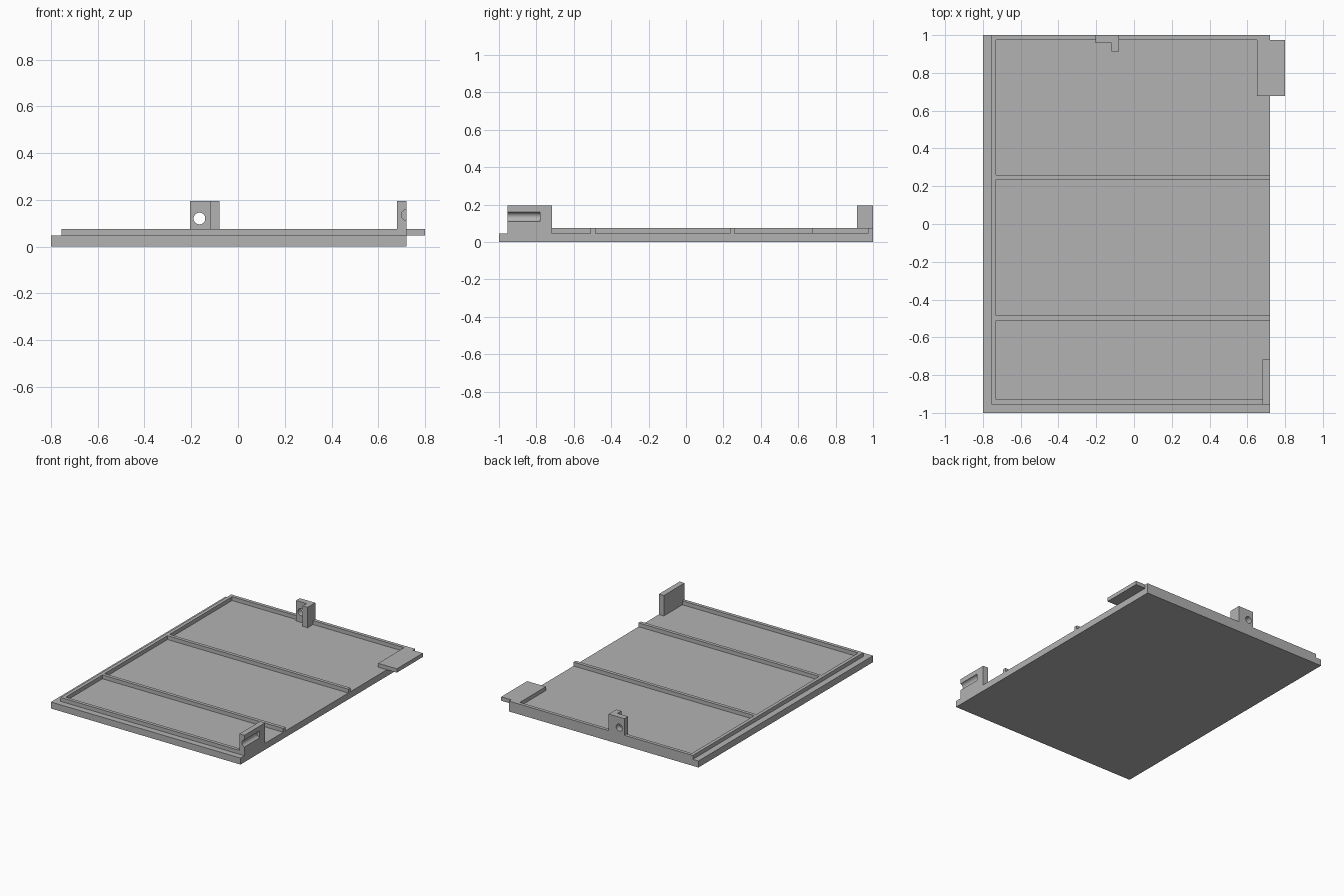
import bpy
import bmesh
from math import pi
from mathutils import Matrix

cube = bpy.data.objects.get("Cube")
if cube:
    bpy.data.objects.remove(cube, do_unlink=True)

grey = bpy.data.materials.new("plain grey")
grey.use_nodes = True
COLOUR = (0.448, 0.448, 0.448, 1)
grey.diffuse_color = COLOUR
grey.node_tree.nodes["Principled BSDF"].inputs["Base Color"].default_value = COLOUR


def finish(name, bm):
    bmesh.ops.recalc_face_normals(bm, faces=bm.faces)
    mesh = bpy.data.meshes.new(name)
    bm.to_mesh(mesh)
    bm.free()
    mesh.materials.append(grey)
    obj = bpy.data.objects.new(name, mesh)
    bpy.context.collection.objects.link(obj)
    return obj


def slab(name, outline, z0, z1):
    """Extrude a flat outline from z0 up to z1."""
    bm = bmesh.new()
    face = bm.faces.new([bm.verts.new((x, y, z0)) for x, y in outline])
    top = bmesh.ops.extrude_face_region(bm, geom=[face])["geom"]
    verts = [v for v in top if isinstance(v, bmesh.types.BMVert)]
    bmesh.ops.translate(bm, verts=verts, vec=(0, 0, z1 - z0))
    return finish(name, bm)


def rect(x0, x1, y0, y1):
    return [(x0, y0), (x1, y0), (x1, y1), (x0, y1)]


def drill(obj, x, z, radius, y0, y1):
    """Cut a round bore running along y."""
    bm = bmesh.new()
    bmesh.ops.create_cone(
        bm, cap_ends=True, segments=32, radius1=radius, radius2=radius, depth=y1 - y0,
        matrix=Matrix.Translation((x, (y0 + y1) / 2, z)) @ Matrix.Rotation(pi / 2, 4, "X"))
    cutter = finish("bore_cutter", bm)
    cutter.hide_render = True
    mod = obj.modifiers.new("bore", "BOOLEAN")
    mod.operation = "DIFFERENCE"
    mod.solver = "EXACT"
    mod.object = cutter
    bpy.ops.object.select_all(action="DESELECT")
    bpy.context.view_layer.objects.active = obj
    obj.select_set(True)
    bpy.ops.object.modifier_apply(modifier=mod.name)
    bpy.data.objects.remove(cutter, do_unlink=True)
    bpy.ops.object.shade_smooth_by_angle()


FLOOR, RIM, POST = 0.047, 0.075, 0.195
LEFT, RIGHT = -0.755, 0.72
RIB = 0.025

# Flat base
slab("base_plate", rect(-0.8, RIGHT, -1, 1), 0, FLOOR)

# Comb-shaped rim: one long side rail with four cross ribs
inner = LEFT + RIB
ribs = [-0.955, -0.51, 0.235, 0.975]
comb = []
for y in ribs:
    comb += [(inner, y), (RIGHT, y), (RIGHT, y + RIB), (inner, y + RIB)]
comb[0] = (LEFT, ribs[0])
comb[-1] = (LEFT, 1)
slab("rim_and_ribs", comb, FLOOR, RIM)

# Overhanging corner tab
slab("corner_tab", rect(0.65, 0.8, 0.677, 0.975), FLOOR, RIM)

# Front corner post with a half-round groove
post = slab("grooved_post", rect(0.68, RIGHT, -0.955, -0.717), FLOOR, POST)
drill(post, 0.724, 0.135, 0.025, -1.05, -0.78)

# Stepped bracket on the back edge with a through hole
bracket = slab("back_bracket", [(-0.205, 0.957), (-0.12, 0.957), (-0.12, 0.913),
                                (-0.08, 0.913), (-0.08, 1), (-0.205, 1)], FLOOR, POST)
drill(bracket, -0.165, 0.12, 0.025, 0.85, 1.1)
